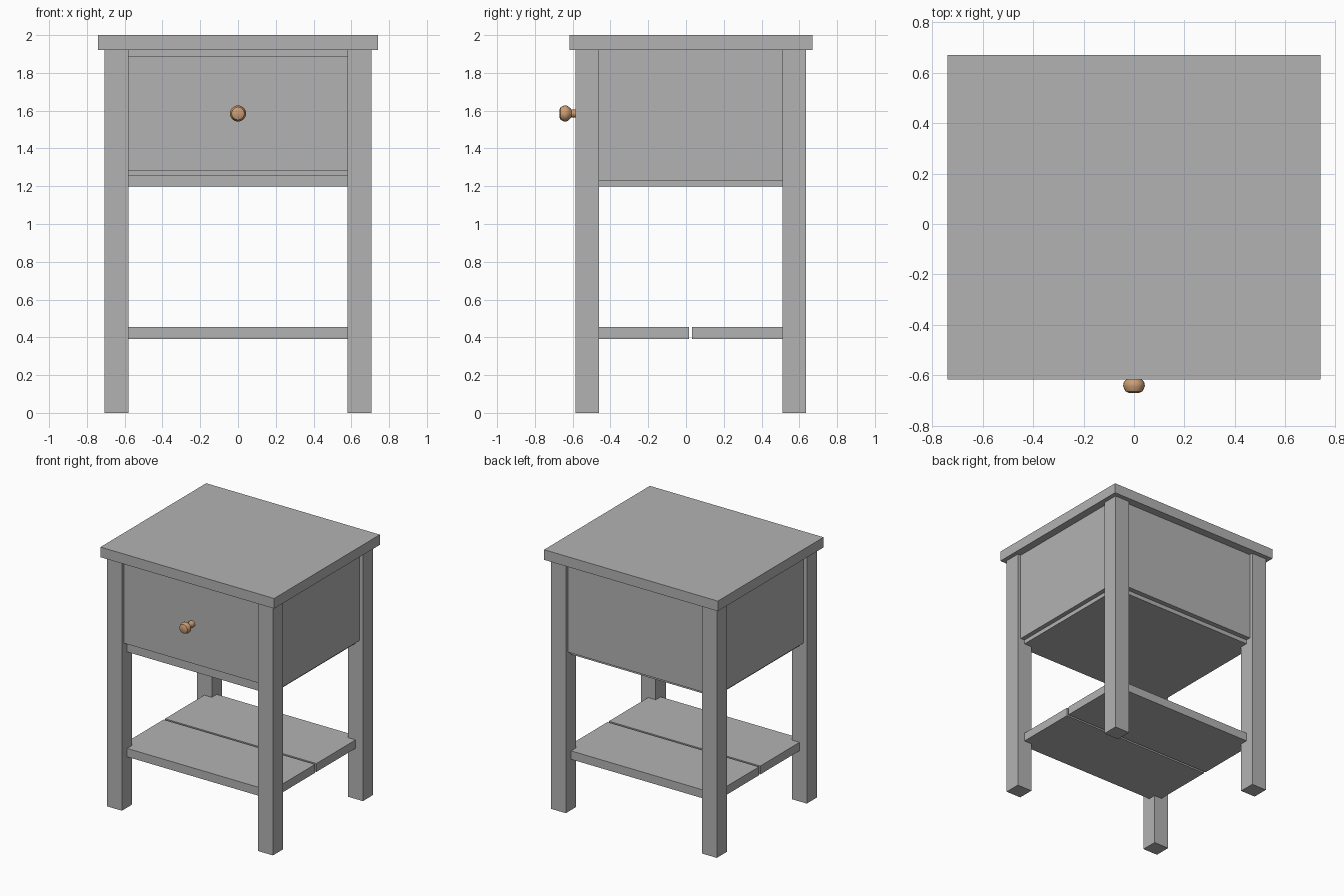
import bpy, bmesh, math

if "Cube" in bpy.data.objects:
    bpy.data.objects.remove(bpy.data.objects["Cube"])


def material(name, rgb):
    m = bpy.data.materials.new(name)
    m.diffuse_color = (*rgb, 1)
    m.use_nodes = True
    m.node_tree.nodes["Principled BSDF"].inputs["Base Color"].default_value = m.diffuse_color
    return m


GREY = material("grey_paint", (0.45, 0.45, 0.45))
WOOD = material("tan_wood", (0.60, 0.34, 0.18))
CY = 0.025                                  # depth centre of the cabinet


def finish(name, bm, mat):
    bmesh.ops.recalc_face_normals(bm, faces=bm.faces)
    me = bpy.data.meshes.new(name)
    bm.to_mesh(me)
    bm.free()
    me.materials.append(mat)
    ob = bpy.data.objects.new(name, me)
    bpy.context.collection.objects.link(ob)
    return ob


def slab(name, outline, z0, z1):
    """Extrude a flat outline between two heights."""
    bm = bmesh.new()
    face = bm.faces.new([bm.verts.new((x, y, z0)) for x, y in outline])
    ext = bmesh.ops.extrude_face_region(bm, geom=[face])["geom"]
    for v in ext:
        if isinstance(v, bmesh.types.BMVert):
            v.co.z = z1
    return finish(name, bm, GREY)


def box(name, x, y, z):
    return slab(name, [(x[0], y[0]), (x[1], y[0]), (x[1], y[1]), (x[0], y[1])], *z)


# Inner and outer faces of the legs, and the extent of the notched boards
LX0, LX1, LY0, LY1 = 0.58, 0.707, 0.485, 0.61
BX, BY = 0.645, 0.545

# Table top
box("table_top", (-0.74, 0.74), (-0.617, 0.67), (1.922, 2.0))

# Four legs
for sx, xn in ((-1, "left"), (1, "right")):
    for sy, yn in ((-1, "front"), (1, "back")):
        box(f"{yn}_{xn}_leg", sorted((sx * LX0, sx * LX1)),
            sorted((CY + sy * LY0, CY + sy * LY1)), (0, 1.922))

# Side and back panels, set in slightly from the legs
for s, n in ((-1, "left"), (1, "right")):
    box(f"{n}_side_panel", sorted((s * BX, s * 0.68)), (CY - LY0, CY + LY0), (1.23, 1.922))
box("back_panel", (-LX0, LX0), (CY + BY, CY + 0.583), (1.23, 1.922))

# Board under the drawer, notched around the legs
corner = [(LX0, BY), (LX0, LY0), (BX, LY0)]
outline = [(x, CY + y) for x, y in corner]
outline += [(x, CY - y) for x, y in reversed(corner)]
outline += [(-x, CY - y) for x, y in corner]
outline += [(-x, CY + y) for x, y in reversed(corner)]
slab("cabinet_bottom", outline, 1.198, 1.26)

# Lower shelf: two notched boards with a narrow gap
for s, n in ((-1, "front"), (1, "back")):
    half = [(BX, 0.008), (BX, LY0), (LX0, LY0), (LX0, BY)]
    half += [(-x, y) for x, y in reversed(half)]
    slab(f"{n}_shelf_board", [(x, CY + s * y) for x, y in half], 0.39, 0.455)

# Drawer
box("drawer_front", (-LX0, LX0), (-0.56, -0.50), (1.281, 1.89))
for s, n in ((-1, "left"), (1, "right")):
    box(f"{n}_drawer_side", sorted((s * 0.53, s * 0.57)), (-0.50, 0.50), (1.30, 1.80))
box("drawer_back", (-0.53, 0.53), (0.46, 0.50), (1.30, 1.80))
box("drawer_base", (-0.53, 0.53), (-0.50, 0.46), (1.30, 1.33))

# Turned knob: profile of (radius, y) spun around the depth axis
profile = [(0, -0.671), (0.020, -0.670), (0.034, -0.664), (0.043, -0.644),
           (0.042, -0.630), (0.032, -0.617), (0.021, -0.606),
           (0.020, -0.592), (0.024, -0.578), (0.026, -0.558), (0, -0.558)]
bm = bmesh.new()
vs = [bm.verts.new((r, y, 1.585)) for r, y in profile]
es = [bm.edges.new(p) for p in zip(vs, vs[1:])]
bmesh.ops.spin(bm, geom=vs + es, cent=(0, 0, 1.585), axis=(0, 1, 0),
               angle=math.tau, steps=16)
bmesh.ops.remove_doubles(bm, verts=bm.verts, dist=0.0005)
knob = finish("drawer_knob", bm, WOOD)
bpy.context.view_layer.objects.active = knob
knob.select_set(True)
bpy.ops.object.shade_smooth_by_angle(angle=math.radians(35))
